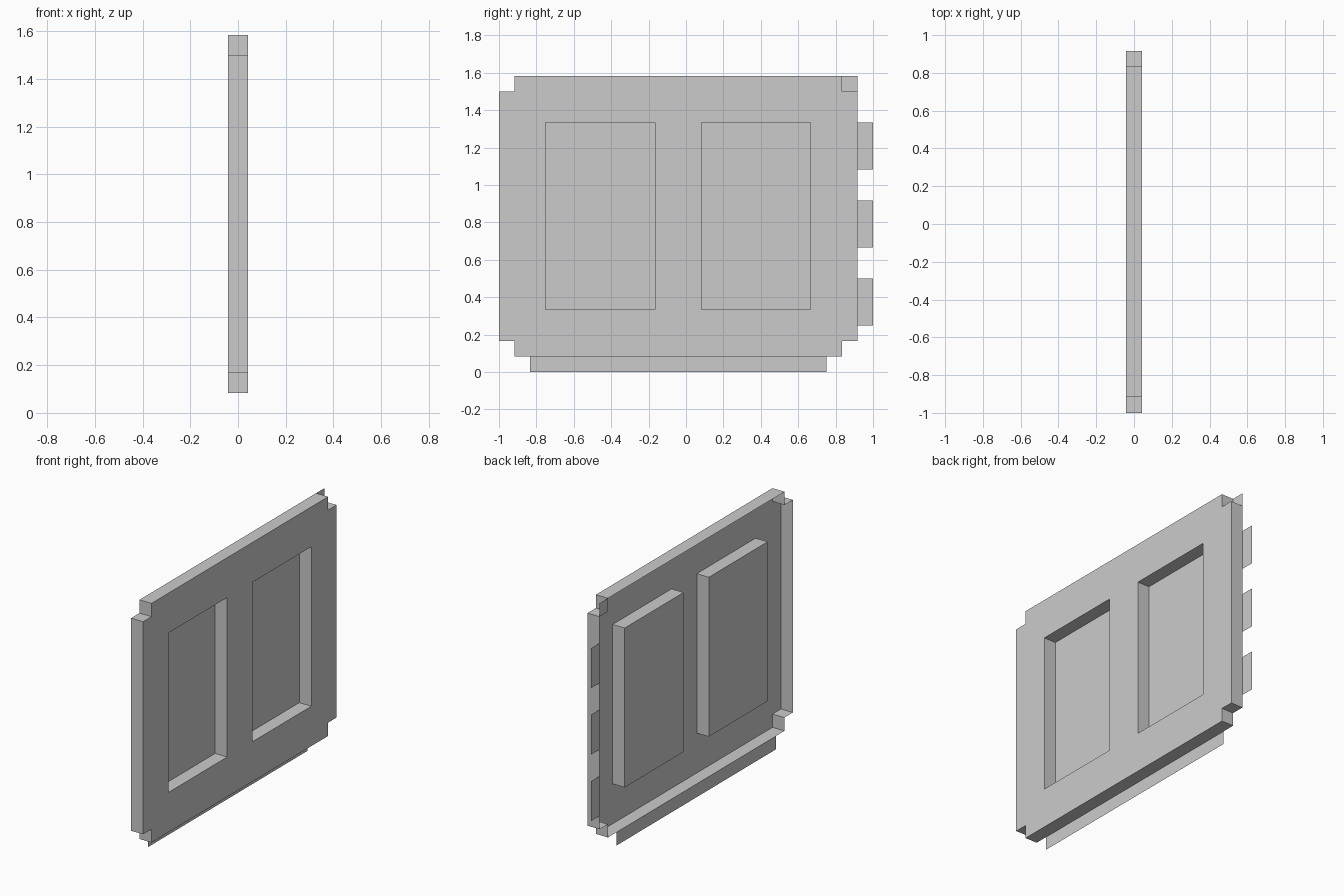
import bpy
import bmesh
from mathutils import Vector

cube = bpy.data.objects.get("Cube")
if cube:
    bpy.data.objects.remove(cube, do_unlink=True)

U = 1 / 12            # sheet layout module
FACE, BACK = U / 2, -U / 2

grey = bpy.data.materials.new("plain grey")
grey.use_nodes = True
colour = (0.6, 0.6, 0.6, 1)
grey.diffuse_color = colour
grey.node_tree.nodes["Principled BSDF"].inputs["Base Color"].default_value = colour


def finish(name, bm):
    mesh = bpy.data.meshes.new(name)
    bm.to_mesh(mesh)
    bm.free()
    mesh.materials.append(grey)
    obj = bpy.data.objects.new(name, mesh)
    bpy.context.collection.objects.link(obj)
    return obj


def rectangle(y0, y1, z0, z1):
    return [(y0, z0), (y1, z0), (y1, z1), (y0, z1)]


def loop_edges(bm, points, x):
    verts = [bm.verts.new((x, y * U, z * U)) for y, z in points]
    return [bm.edges.new((a, b)) for a, b in zip(verts, verts[1:] + verts[:1])]


def fold_back(bm, edges):
    """Bend a loop of edges back by the panel depth; return the new loop's edges."""
    made = bmesh.ops.extrude_edge_only(bm, edges=edges)["geom"]
    verts = [g for g in made if isinstance(g, bmesh.types.BMVert)]
    bmesh.ops.translate(bm, verts=verts, vec=(BACK - FACE, 0, 0))
    return [g for g in made if isinstance(g, bmesh.types.BMEdge)
            and all(v in verts for v in g.verts)]


# Folded sheet: notched face, edge flanges and two sunken panels
outline = [(-12, 2), (-11, 2), (-11, 1), (10, 1), (10, 2), (11, 2),
           (11, 18), (10, 18), (10, 19), (-11, 19), (-11, 18), (-12, 18)]
bm = bmesh.new()
rim = loop_edges(bm, outline, FACE)
pockets = [loop_edges(bm, rectangle(y, y + 7, 4, 16), FACE) for y in (-9, 1)]
bmesh.ops.triangle_fill(bm, use_beauty=True, normal=Vector((1, 0, 0)),
                        edges=rim + [e for p in pockets for e in p])
bmesh.ops.dissolve_limit(bm, angle_limit=0.01, verts=bm.verts[:], edges=bm.edges[:])
fold_back(bm, rim)
for pocket in pockets:
    bmesh.ops.contextual_create(bm, geom=fold_back(bm, pocket))
bmesh.ops.recalc_face_normals(bm, faces=bm.faces[:])
if max(bm.faces, key=lambda f: f.calc_center_median().x).normal.x < 0:
    bmesh.ops.reverse_faces(bm, faces=bm.faces[:])
finish("folded_panel", bm)


# Flat tabs lying in the rear plane
def tab(name, y0, y1, z0, z1):
    bm = bmesh.new()
    bm.faces.new([bm.verts.new((BACK, y * U, z * U))
                  for y, z in rectangle(y0, y1, z0, z1)])
    finish(name, bm)


for i, z in enumerate((3, 8, 13)):
    tab(f"side_tab_{i + 1}", 11, 12, z, z + 3)
tab("bottom_tab", -10, 9, 0, 1)
tab("corner_tab", 10, 11, 18, 19)
